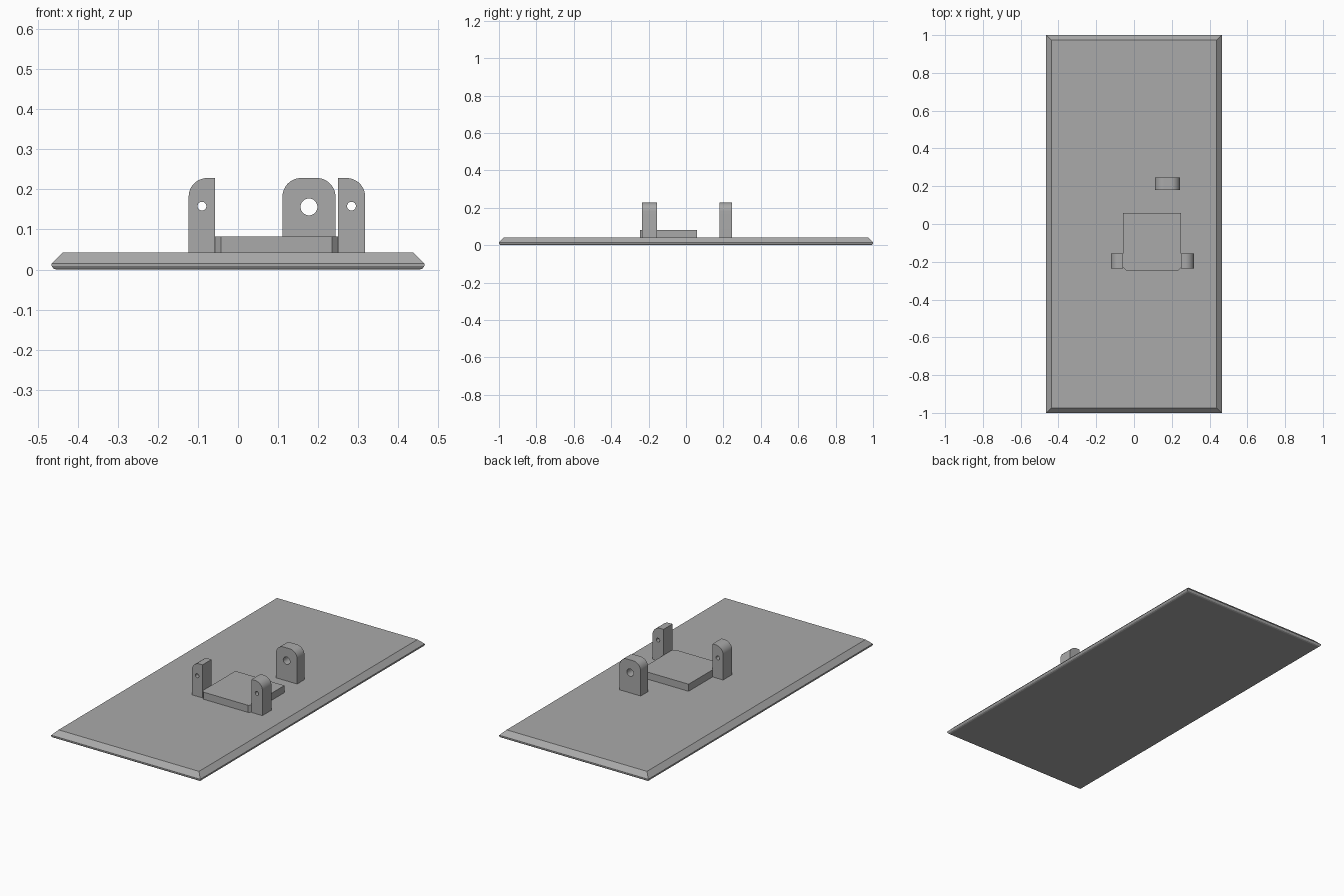
import bpy, bmesh, math

if "Cube" in bpy.data.objects:
    bpy.data.objects.remove(bpy.data.objects["Cube"], do_unlink=True)

grey = bpy.data.materials.new("plain grey")
grey.use_nodes = True
COLOUR = (0.4, 0.4, 0.4, 1)
grey.diffuse_color = COLOUR
grey.node_tree.nodes["Principled BSDF"].inputs["Base Color"].default_value = COLOUR

TOP = 0.042      # upper face of the base plate
LUG_TOP = 0.228


def finish(name, bm, smooth=False):
    bmesh.ops.recalc_face_normals(bm, faces=bm.faces)
    mesh = bpy.data.meshes.new(name)
    bm.to_mesh(mesh)
    bm.free()
    mesh.materials.append(grey)
    ob = bpy.data.objects.new(name, mesh)
    bpy.context.collection.objects.link(ob)
    if smooth:
        bpy.ops.object.select_all(action='DESELECT')
        ob.select_set(True)
        bpy.context.view_layer.objects.active = ob
        bpy.ops.object.shade_smooth_by_angle(angle=math.radians(30))
    return ob


def arc(cx, cz, r, start, end, steps):
    angles = [math.radians(start + (end - start) * i / steps) for i in range(steps + 1)]
    return [(cx + r * math.cos(a), cz + r * math.sin(a)) for a in angles]


def lug(name, x0, x1, y0, y1, hole, round_left, round_right, r=0.046):
    """Upright tab with rounded upper corners and a through hole."""
    outline = [(x0, TOP), (x1, TOP)]
    outline += arc(x1 - r, LUG_TOP - r, r, 0, 90, 12) if round_right else [(x1, LUG_TOP)]
    outline += arc(x0 + r, LUG_TOP - r, r, 90, 180, 12) if round_left else [(x0, LUG_TOP)]
    bm = bmesh.new()
    edges = []
    for loop in (outline, arc(*hole, 0, 360, 32)[:-1]):
        verts = [bm.verts.new((x, y0, z)) for x, z in loop]
        edges += [bm.edges.new((verts[i - 1], verts[i])) for i in range(len(verts))]
    bmesh.ops.triangle_fill(bm, edges=edges, use_beauty=True)
    out = bmesh.ops.extrude_face_region(bm, geom=bm.faces[:], use_keep_orig=True)
    moved = [v for v in out["geom"] if isinstance(v, bmesh.types.BMVert)]
    bmesh.ops.translate(bm, verts=moved, vec=(0, y1 - y0, 0))
    return finish(name, bm, smooth=True)


# Base plate: stacked rectangles with a bevelled top and an eased lower edge
bm = bmesh.new()
rings = []
for inset, z in [(0.011, 0), (0.004, 0.003), (0, 0.009), (0, 0.015), (0.027, TOP)]:
    hx, hy = 0.465 - inset, 1 - inset
    rings.append([bm.verts.new((sx * hx, sy * hy, z))
                  for sx, sy in ((-1, -1), (1, -1), (1, 1), (-1, 1))])
for low, high in zip(rings, rings[1:]):
    for i in range(4):
        bm.faces.new((low[i - 1], low[i], high[i], high[i - 1]))
bm.faces.new(rings[0])
bm.faces.new(rings[-1])
finish("base_plate", bm)

# Raised pad with its two front corners cut off
x0, x1, y0, y1, cut = -0.057, 0.249, -0.245, 0.058, 0.014
bm = bmesh.new()
pad = [(x0 + cut, y0), (x1 - cut, y0), (x1, y0 + cut), (x1, y1), (x0, y1), (x0, y0 + cut)]
face = bm.faces.new([bm.verts.new((x, y, TOP)) for x, y in pad])
out = bmesh.ops.extrude_face_region(bm, geom=[face], use_keep_orig=True)
bmesh.ops.translate(bm, vec=(0, 0, 0.04),
                    verts=[v for v in out["geom"] if isinstance(v, bmesh.types.BMVert)])
finish("raised_pad", bm)

# Side lugs beside the pad, rounded on their outer corners
lug("right_lug", -0.123, -0.057, -0.235, -0.155, (-0.09, 0.158, 0.011), True, False)
lug("left_lug", 0.249, 0.317, -0.235, -0.155, (0.283, 0.158, 0.011), False, True)

# Wide lug behind the pad
lug("rear_lug", 0.111, 0.243, 0.18, 0.245, (0.177, 0.156, 0.021), True, True)
